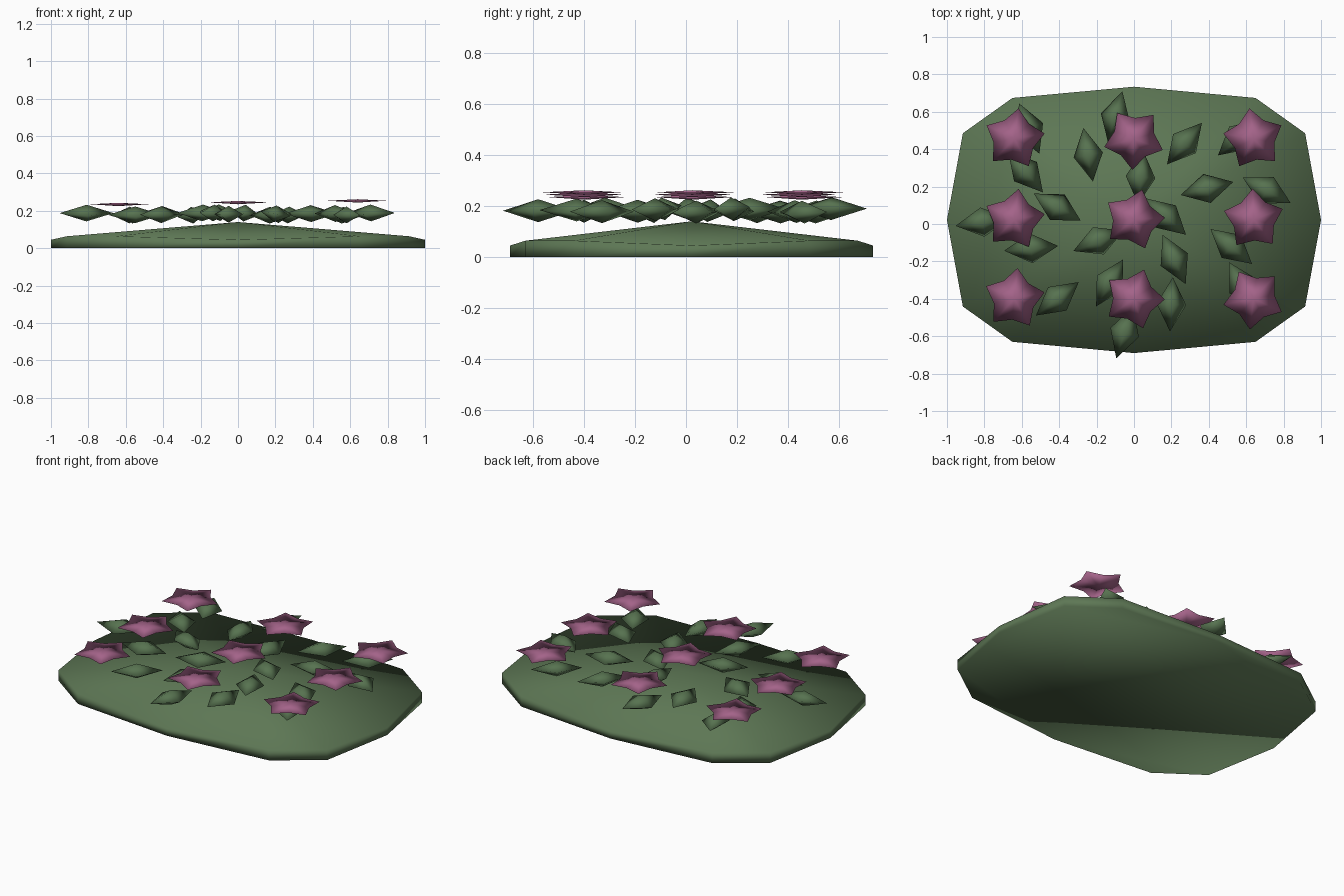
import bpy, bmesh, math, random
from mathutils import Matrix, Vector

random.seed(4)
cube = bpy.data.objects.get("Cube")
if cube:
    bpy.data.objects.remove(cube, do_unlink=True)


def material(name, rgb):
    m = bpy.data.materials.new(name)
    m.use_nodes = True
    m.diffuse_color = (*rgb, 1)
    m.node_tree.nodes["Principled BSDF"].inputs["Base Color"].default_value = (*rgb, 1)
    return m


PAD = material("moss green", (0.11, 0.185, 0.09))
LEAF = material("leaf green", (0.095, 0.17, 0.08))
PETAL = material("dusky pink", (0.37, 0.125, 0.25))


def finish(name, bm, mat):
    bmesh.ops.recalc_face_normals(bm, faces=bm.faces)
    for f in bm.faces:
        f.smooth = True
    mesh = bpy.data.meshes.new(name)
    bm.to_mesh(mesh)
    bm.free()
    mesh.materials.append(mat)
    obj = bpy.data.objects.new(name, mesh)
    bpy.context.collection.objects.link(obj)
    return obj


def bipyramid(name, ring, top, bottom, mat):
    """Closed shape from a ring of points with an apex above and below."""
    bm = bmesh.new()
    rim = [bm.verts.new(p) for p in ring]
    for apex in (bm.verts.new((0, 0, top)), bm.verts.new((0, 0, bottom))):
        for a, b in zip(rim, rim[1:] + rim[:1]):
            bm.faces.new((a, b, apex))
    return finish(name, bm, mat)


# Mound: rounded twelve-sided slab with a low central peak
quarter = [(1, 0, 0.045), (0.915, 0.463, 0.064), (0.65, 0.652, 0.064)]
half = quarter + [(0, 0.712, 0.045)] + [(-x, y, z) for x, y, z in quarter[:0:-1]]
outline = half + [(-x, -y, z) for x, y, z in half]
bm = bmesh.new()
low = [bm.verts.new((x, y + 0.022, 0)) for x, y, z in outline]
high = [bm.verts.new((x, y + 0.022, z)) for x, y, z in outline]
peak = bm.verts.new((0, 0.022, 0.14))
bm.faces.new(low)
for i in range(len(outline)):
    j = (i + 1) % len(outline)
    bm.faces.new((low[i], low[j], high[j], high[i]))
    bm.faces.new((high[i], high[j], peak))
finish("mound", bm, PAD)

# Leaves: squat diamonds scattered over the mound (x, y, heading)
leaves = [
    (-.56, .51, -68), (-.58, .28, -50), (-.41, .09, -30), (-.81, .01, 8),
    (-.55, -.13, 5), (-.41, -.40, 38), (-.245, .37, 100), (-.1, .57, 75),
    (.035, .25, 85), (.27, .43, 50), (.39, .19, 14), (.71, .18, -28),
    (.56, .46, 40), (.52, -.12, -40), (.58, -.33, -60), (.17, .04, -42),
    (-.19, -.09, 22), (.215, -.19, -65), (.2, -.43, 87), (-.13, -.315, 60),
    (-.05, -.58, 72),
]
diamond = [(0.145, 0, 0), (0, 0.08, 0), (-0.145, 0, 0), (0, -0.08, 0)]
for i, (x, y, heading) in enumerate(leaves):
    leaf = bipyramid(f"leaf_{i + 1}", diamond, 0.045, -0.045, LEAF)
    tilt = Matrix.Rotation(random.uniform(-0.2, 0.2), 4, 'X')
    turn = Matrix.Rotation(math.radians(heading), 4, 'Z')
    spot = Vector((x, y, 0.183 + random.uniform(-0.008, 0.008)))
    leaf.matrix_world = Matrix.Translation(spot) @ turn @ tilt

# Flowers: thin five-pointed stars in a three by three grid
star = []
for k in range(10):
    r = 0.112 if k % 2 else 0.165
    a = k * math.pi / 5
    star.append((r * math.cos(a), r * math.sin(a), 0))
columns = ((-0.64, 0.235), (0, 0.245), (0.64, 0.254))
turns = ((84, 71, 47), (82, 75, 92), (82, 51, 98))
for y, row in zip((-0.4, 0.024, 0.455), turns):
    for (x, z), turn in zip(columns, row):
        flower = bipyramid("flower", star, 0.008, -0.01, PETAL)
        flower.location = (x, y, z)
        flower.rotation_euler.z = math.radians(turn)
